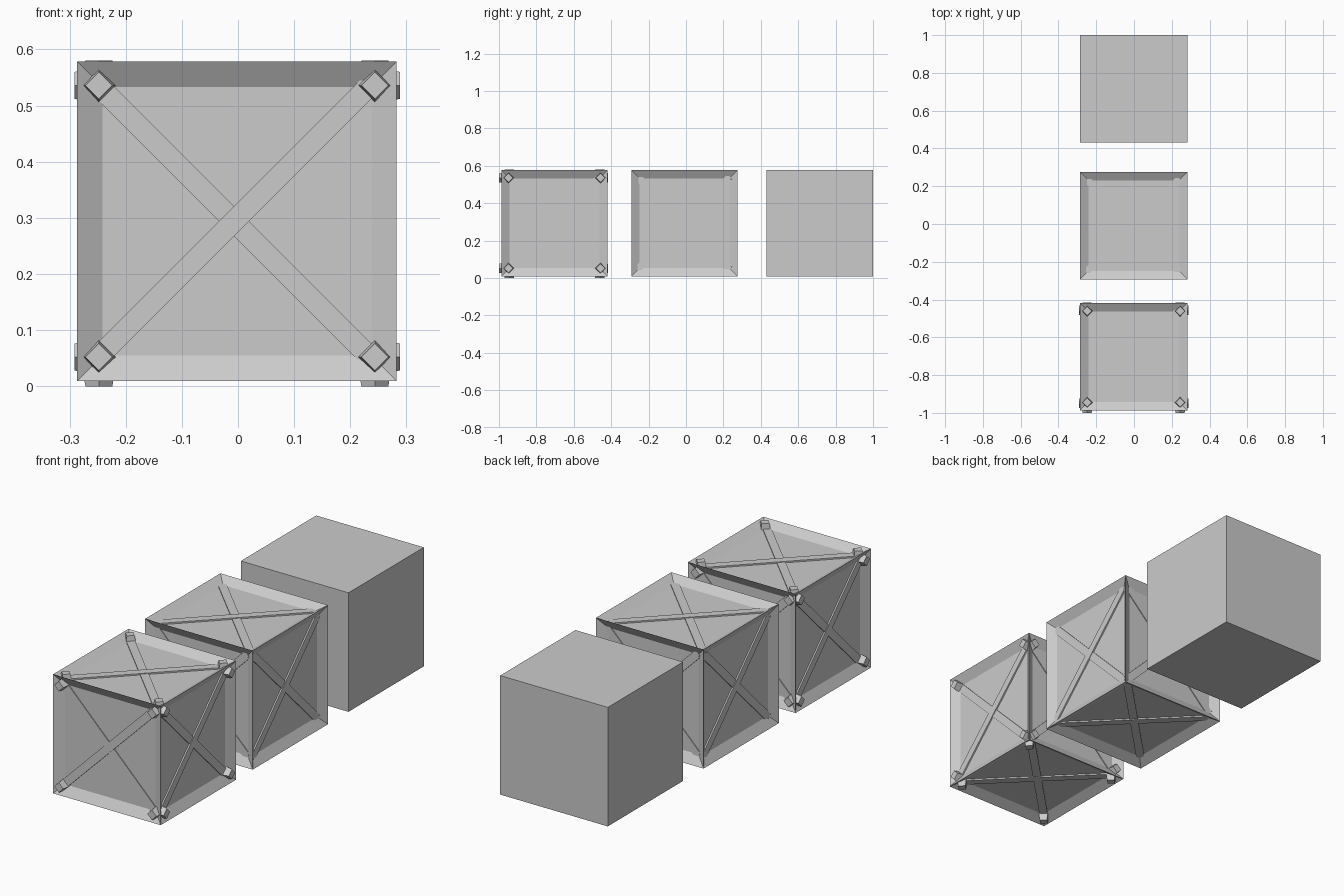
import bpy, bmesh, math
from mathutils import Matrix, Vector

if "Cube" in bpy.data.objects:
    bpy.data.objects.remove(bpy.data.objects["Cube"])

SIDE = 0.569
H = SIDE / 2
CX, CZ = -0.002, 0.294
INSET, DEPTH = 0.045, 0.027

# Face directions: right, up, outward, bolt protrusion past the rim
FACES = {
    "front":  ((1, 0, 0), (0, 0, 1), (0, -1, 0), 0.012),
    "back":   ((-1, 0, 0), (0, 0, 1), (0, 1, 0), 0.002),
    "right":  ((0, 1, 0), (0, 0, 1), (1, 0, 0), 0.006),
    "left":   ((0, -1, 0), (0, 0, 1), (-1, 0, 0), 0.005),
    "top":    ((1, 0, 0), (0, 1, 0), (0, 0, 1), 0.002),
    "bottom": ((1, 0, 0), (0, -1, 0), (0, 0, -1), 0.010),
}


def finish(bm, name, y):
    mesh = bpy.data.meshes.new(name)
    bm.to_mesh(mesh)
    bm.free()
    obj = bpy.data.objects.new(name, mesh)
    obj.location = (CX, y, CZ)
    bpy.context.collection.objects.link(obj)


def face_matrix(u, v, n):
    # Local z points out of the crate face, origin on the rim plane
    m = Matrix((u, v, n)).transposed().to_4x4()
    m.translation = Vector(n) * H
    return m


def box(name, y, framed):
    bm = bmesh.new()
    bmesh.ops.create_cube(bm, size=SIDE)
    if framed:
        bmesh.ops.inset_individual(bm, faces=bm.faces[:], thickness=INSET,
                                   depth=-DEPTH, use_even_offset=True)
    finish(bm, name, y)


def braces(name, y):
    # Two crossed strips per recessed panel
    bm = bmesh.new()
    for u, v, n, _ in FACES.values():
        for angle, rise in ((45, 0.007), (-45, 0.004)):
            m = (face_matrix(u, v, n)
                 @ Matrix.Translation((-0.005, 0, -DEPTH + rise - 0.008))
                 @ Matrix.Rotation(math.radians(angle), 4, 'Z')
                 @ Matrix.Diagonal((0.70, 0.038, 0.016, 1)))
            bmesh.ops.create_cube(bm, size=1, matrix=m)
    finish(bm, name, y)


def bolts(name, y):
    # Tapered diamond studs at the corners of every face
    bm = bmesh.new()
    for u, v, n, out in FACES.values():
        length = DEPTH + 0.005 + out
        for a in (-1, 1):
            for b in (-1, 1):
                m = (face_matrix(u, v, n)
                     @ Matrix.Translation((a * 0.246, b * 0.242, out - length / 2)))
                bmesh.ops.create_cone(bm, cap_ends=True, segments=4, radius1=0.031,
                                      radius2=0.024, depth=length, matrix=m)
    finish(bm, name, y)


# Bolted crate
box("bolted_crate", -0.703, True)
braces("bolted_crate_braces", -0.703)
bolts("bolted_crate_bolts", -0.703)

# Crate without bolts
box("braced_crate", -0.008, True)
braces("braced_crate_braces", -0.008)

# Plain box
box("plain_crate", 0.7155, False)
